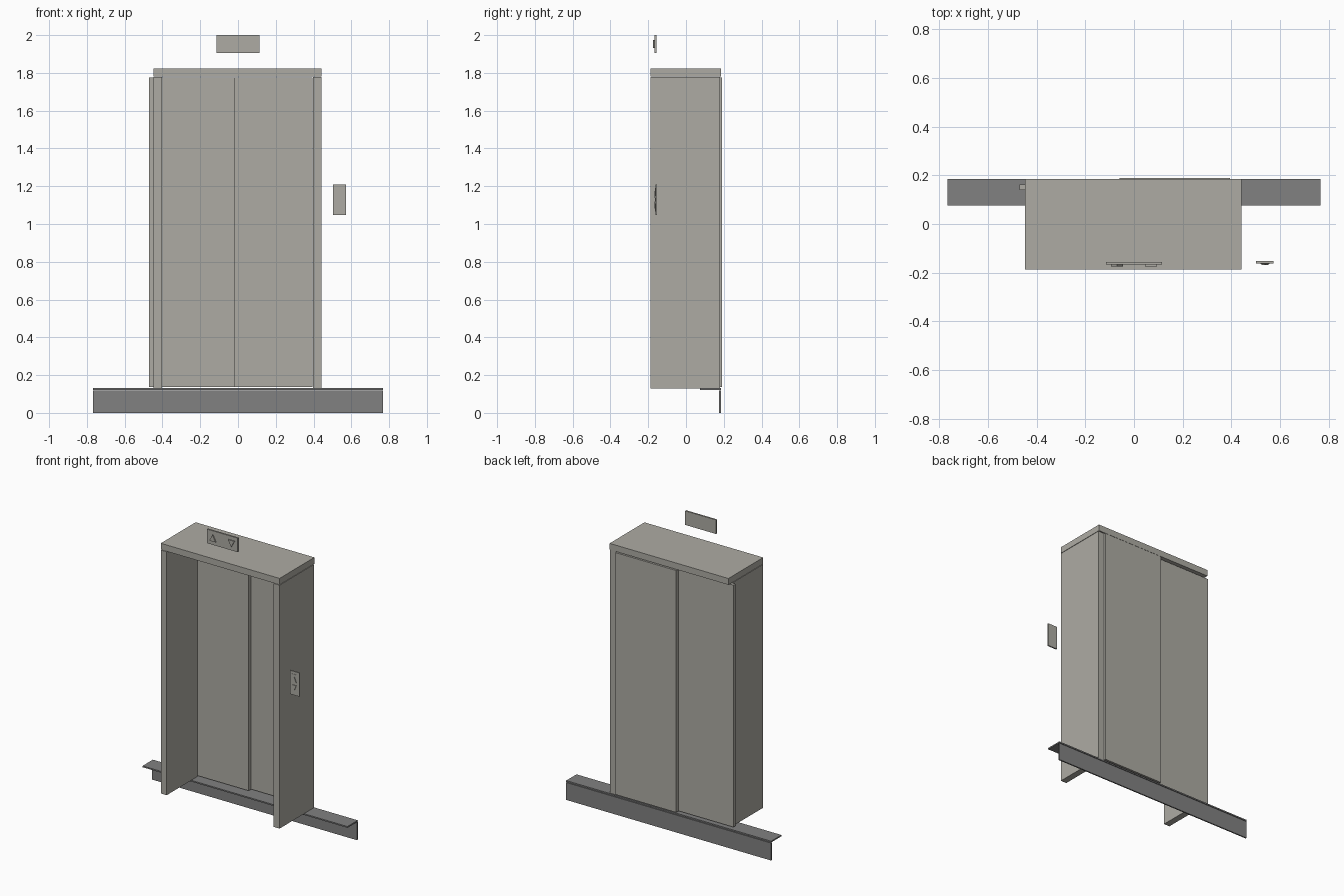
import bpy
import bmesh

cube = bpy.data.objects.get("Cube")
if cube:
    bpy.data.objects.remove(cube, do_unlink=True)


def material(name, rgb):
    mat = bpy.data.materials.new(name)
    mat.use_nodes = True
    color = (*rgb, 1)
    mat.diffuse_color = color
    mat.node_tree.nodes["Principled BSDF"].inputs["Base Color"].default_value = color
    return mat


steel = material("brushed_steel", (0.42, 0.41, 0.37))
sill_grey = material("sill_grey", (0.22, 0.22, 0.22))


def prism(name, outline, y0, y1, mat):
    """Extrude an x-z outline from y0 to y1."""
    bm = bmesh.new()
    face = bm.faces.new([bm.verts.new((x, y0, z)) for x, z in outline])
    extruded = bmesh.ops.extrude_face_region(bm, geom=[face])["geom"]
    verts = [v for v in extruded if isinstance(v, bmesh.types.BMVert)]
    bmesh.ops.translate(bm, vec=(0, y1 - y0, 0), verts=verts)
    bmesh.ops.recalc_face_normals(bm, faces=bm.faces)
    mesh = bpy.data.meshes.new(name)
    bm.to_mesh(mesh)
    bm.free()
    mesh.materials.append(mat)
    obj = bpy.data.objects.new(name, mesh)
    bpy.context.collection.objects.link(obj)
    return obj


def box(name, x, y, z, mat=steel):
    outline = [(x[0], z[0]), (x[1], z[0]), (x[1], z[1]), (x[0], z[1])]
    return prism(name, outline, y[0], y[1], mat)


def arrow(name, x, z, half_width, half_height, y):
    """Triangle pointing up, or down when half_height is negative."""
    outline = [(x - half_width, z - half_height), (x + half_width, z - half_height),
               (x, z + half_height)]
    return prism(name, outline, y[0], y[1], steel)


# Door frame
box("right_jamb", (-0.447, -0.403), (-0.187, 0.14), (0.13, 1.777))
box("left_jamb", (0.398, 0.442), (-0.187, 0.18), (0.13, 1.777))
box("header", (-0.447, 0.442), (-0.187, 0.185), (1.78, 1.823))

# Sliding doors on two overlapping tracks
box("right_door", (-0.47, -0.018), (0.14, 0.163), (0.138, 1.775))
box("left_door", (-0.06, 0.394), (0.167, 0.19), (0.138, 1.775))

# Angled sill: flat flange and hanging plate
box("sill_flange", (-0.767, 0.767), (0.075, 0.185), (0.122, 0.131), sill_grey)
box("sill_plate", (-0.767, 0.767), (0.176, 0.185), (0, 0.118), sill_grey)

# Direction indicator above the doors
box("indicator_panel", (-0.115, 0.115), (-0.167, -0.156), (1.905, 2))
for side, name in ((-1, "indicator_up_arrow"), (1, "indicator_down_arrow")):
    arrow(name, side * 0.07, 1.953, 0.024, -side * 0.022, (-0.174, -0.166))

# Call panel beside the doors
box("call_panel", (0.502, 0.573), (-0.162, -0.153), (1.048, 1.208))
box("call_plate", (0.52, 0.556), (-0.164, -0.161), (1.065, 1.19))
for side, name in ((1, "call_up_button"), (-1, "call_down_button")):
    arrow(name, 0.538, 1.128 + side * 0.028, 0.014, side * 0.018, (-0.168, -0.163))
